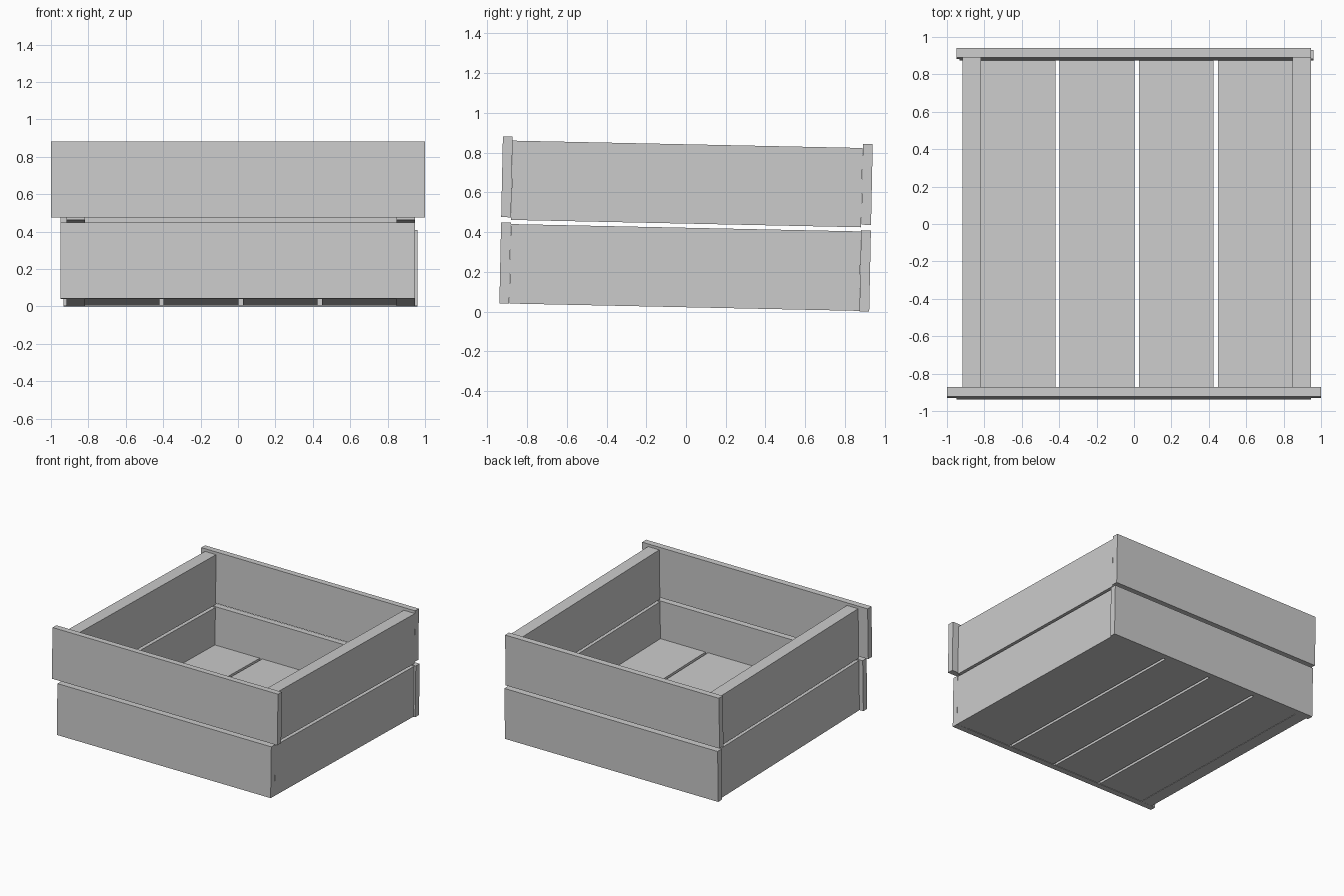
import bpy
from mathutils import Matrix, Vector

if "Cube" in bpy.data.objects:
    bpy.data.objects.remove(bpy.data.objects["Cube"])

# the whole crate leans slightly down towards the back
TILT = Matrix.Rotation(-0.021, 4, 'X')


def board(name, x, y, z):
    """Box between (min, max) pairs, tilted with the crate."""
    bpy.ops.mesh.primitive_cube_add(size=1)
    ob = bpy.context.object
    ob.name = name
    size = Vector((x[1] - x[0], y[1] - y[0], z[1] - z[0]))
    centre = Vector((x[0] + x[1], y[0] + y[1], z[0] + z[1])) / 2
    ob.data.transform(TILT @ Matrix.Translation(centre) @ Matrix.Diagonal(size.to_4d()))
    return ob


INNER = (-0.89, 0.872)
FRONT = (-0.94, -0.891)
BACK = (0.873, 0.922)

# front and back boards, two courses each
board("front_lower_board", (-0.95, 0.947), FRONT, (0.022, 0.43))
board("front_upper_board", (-1.0, 1.0), FRONT, (0.456, 0.863))
board("back_lower_board", (-0.932, 0.96), BACK, (0.02, 0.428))
board("back_upper_board", (-0.95, 0.947), BACK, (0.456, 0.863))

# thick side boards
for side, x in (("left", (-0.916, -0.817)), ("right", (0.848, 0.947))):
    board(side + "_lower_board", x, INNER, (0.022, 0.422))
    board(side + "_upper_board", x, INNER, (0.443, 0.842))

# thick floor planks with narrow gaps
for i, x in enumerate([(-0.817, -0.419), (-0.397, 0.004), (0.026, 0.426), (0.448, 0.848)]):
    board(f"floor_plank_{i + 1}", x, INNER, (0.025, 0.124))
